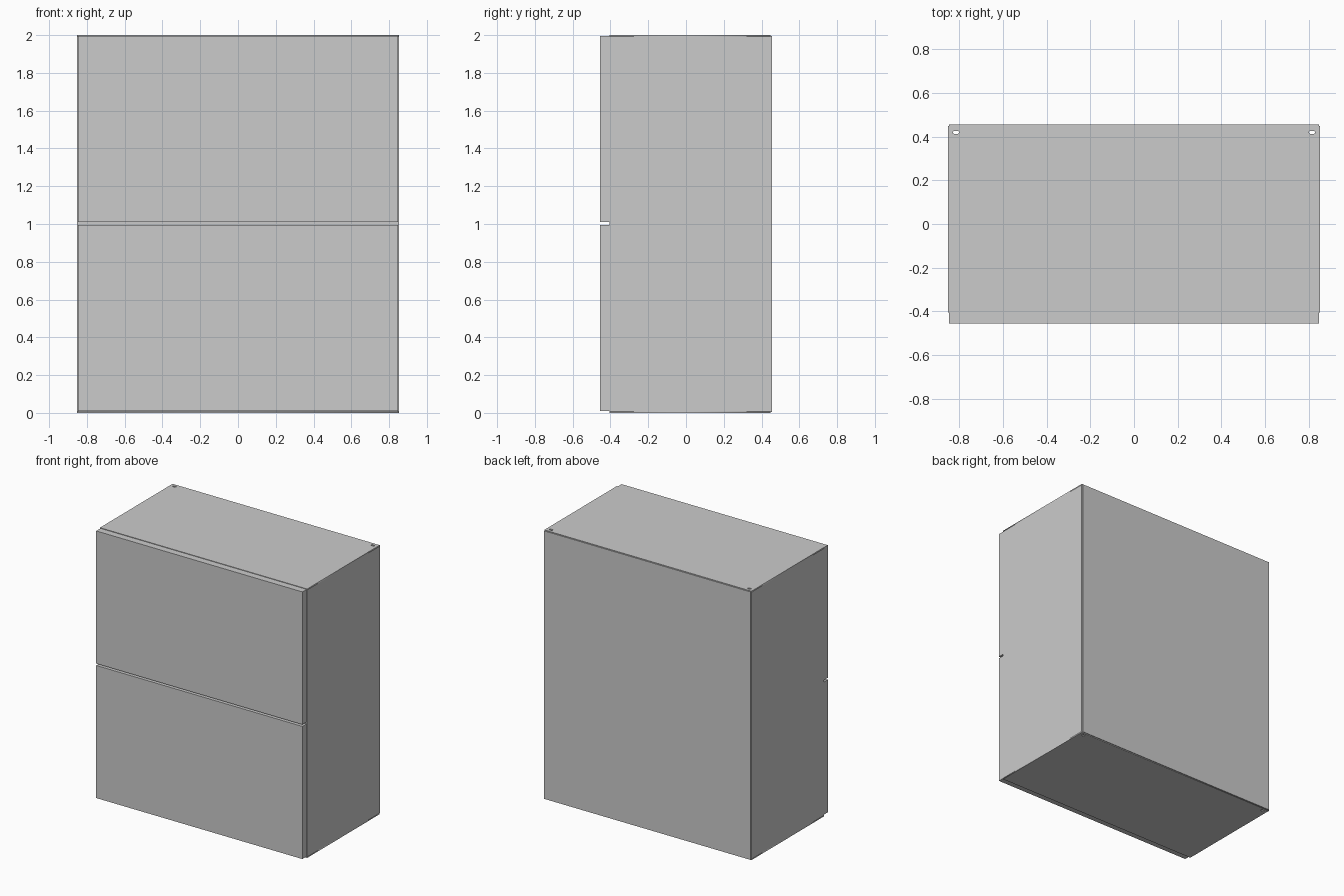
import bpy, math

if "Cube" in bpy.data.objects:
    bpy.data.objects.remove(bpy.data.objects["Cube"])

T = 0.008                      # sheet thickness
W, D = 0.852, 0.455            # half width, half depth
FRONT, BACK = -0.405, 0.448    # shell extent in y


def box(name, lo, hi):
    x0, y0, z0 = lo
    x1, y1, z1 = hi
    v = [(x, y, z) for x in (x0, x1) for y in (y0, y1) for z in (z0, z1)]
    f = [(0, 1, 3, 2), (4, 6, 7, 5), (0, 4, 5, 1),
         (2, 3, 7, 6), (0, 2, 6, 4), (1, 5, 7, 3)]
    me = bpy.data.meshes.new(name)
    me.from_pydata(v, [], f)
    ob = bpy.data.objects.new(name, me)
    bpy.context.collection.objects.link(ob)
    return ob


def slot_outline(cx, cy, half_len, r, n=6):
    pts = []
    for side in (1, -1):
        for i in range(n + 1):
            a = -math.pi / 2 + math.pi * i / n
            pts.append((cx + side * (half_len - r + r * math.cos(a)),
                        cy + side * r * math.sin(a)))
    return pts


def slotted_plate(name, zc):
    cu = bpy.data.curves.new(name, 'CURVE')
    cu.dimensions = '2D'
    cu.fill_mode = 'BOTH'
    cu.extrude = T / 2
    outline = [(-W, FRONT), (W, FRONT), (W, BACK), (-W, BACK)]
    slots = [slot_outline(s * 0.816, 0.42, 0.014, 0.007) for s in (-1, 1)]
    for pts in [outline] + slots:
        sp = cu.splines.new('POLY')
        sp.points.add(len(pts) - 1)
        for p, (x, y) in zip(sp.points, pts):
            p.co = (x, y, 0, 1)
        sp.use_cyclic_u = True
    tmp = bpy.data.objects.new(name + "_outline", cu)
    bpy.context.collection.objects.link(tmp)
    bpy.context.view_layer.update()
    dg = bpy.context.evaluated_depsgraph_get()
    me = bpy.data.meshes.new_from_object(tmp.evaluated_get(dg))
    bpy.data.objects.remove(tmp)
    ob = bpy.data.objects.new(name, me)
    ob.location.z = zc
    bpy.context.collection.objects.link(ob)
    return ob


# cabinet shell: slotted top and bottom, two sides, inset back
slotted_plate("top_panel", 2 - T / 2)
slotted_plate("bottom_panel", T / 2)
box("side_panel_right", (W - T, FRONT, T), (W, BACK, 2 - T))
box("side_panel_left", (-W, FRONT, T), (-W + T, BACK, 2 - T))
box("back_panel", (-W + 0.004, BACK, 0.004), (W - 0.004, D, 1.996))

# rail behind the gap between the drawers
box("middle_rail", (-W + T, FRONT, 0.985), (W - T, FRONT + 0.03, 1.025))

# two stacked drawer fronts
for label, z0, z1 in (("lower", 0.01, 0.996), ("upper", 1.01, 1.996)):
    box(label + "_drawer_front", (-W + 0.004, -D, z0), (W - 0.004, FRONT, z1))
